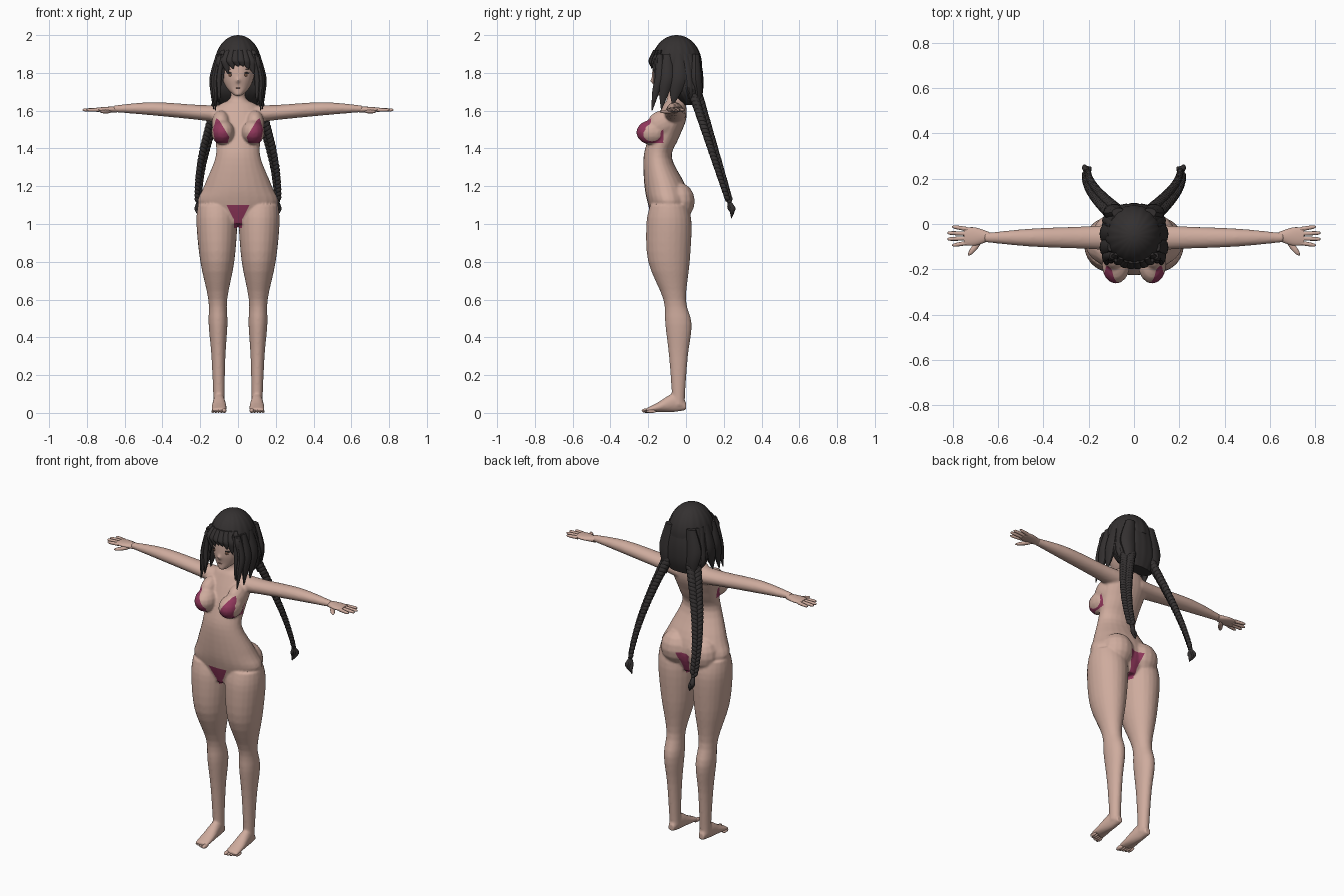
import bpy, bmesh, math
from mathutils import Vector, Matrix

cube = bpy.data.objects.get("Cube")
if cube:
    bpy.data.objects.remove(cube)


def material(name, *rgb):
    mat = bpy.data.materials.new(name)
    mat.use_nodes = True
    mat.diffuse_color = (*rgb, 1)
    shader = next(node for node in mat.node_tree.nodes if node.type == 'BSDF_PRINCIPLED')
    shader.inputs["Base Color"].default_value = (*rgb, 1)
    return mat


SKIN = material("skin", 0.62, 0.41, 0.34)
HAIR = material("dark hair", 0.034, 0.03, 0.03)
CLOTH = material("raspberry cloth", 0.29, 0.04, 0.11)
IRIS = material("brown iris", 0.16, 0.08, 0.05)
LIP = material("lip", 0.4, 0.2, 0.17)


def spline(rows, steps):
    """Smooth interpolation through rows of numbers."""
    points = [Vector(row) for row in rows]
    padded = [points[0], *points, points[-1]]
    result = []
    for before, start, end, after in zip(padded, padded[1:], padded[2:], padded[3:]):
        for step in range(steps):
            t = step / steps
            ease = t * t * (3 - 2 * t)
            leave = t * (1 - t) ** 2
            arrive = t * t * (t - 1)
            result.append(start.lerp(end, ease) + (end - before) * (leave / 2)
                          + (after - start) * (arrive / 2))
    return result + [points[-1]]


def tube(bm, axis, rows, side=1, steps=4, sides=24, ridge=0):
    """Loft of ellipses; a row is position, then middle and half size on each other axis."""
    rings = []
    for position, mid_a, half_a, mid_b, half_b in spline(rows, steps):
        ring = []
        for k in range(sides):
            angle = math.tau * k / sides
            groove = 1 - ridge * (k % 4 == 0)
            a = mid_a + half_a * groove * math.cos(angle)
            b = mid_b + half_b * groove * math.sin(angle)
            x, y, z = {'x': (position, a, b), 'y': (a, position, b), 'z': (a, b, position)}[axis]
            ring.append(bm.verts.new((x * side, y, z)))
        rings.append(ring)
    for lower, upper in zip(rings, rings[1:]):
        for k in range(sides):
            bm.faces.new((lower[k - 1], lower[k], upper[k], upper[k - 1]))
    bm.faces.new(rings[0])
    bm.faces.new(rings[-1])


def ball(bm, location, size, turn=Matrix(), segments=16):
    place = Matrix.Translation(location) @ turn.to_4x4() @ Matrix.Diagonal((*size, 1))
    bmesh.ops.create_uvsphere(bm, u_segments=segments, v_segments=segments // 2, radius=1, matrix=place)


def lock(bm, points, width, depth, side=1):
    """Tapered strand of hair through four points."""
    rows = [(z, x, width * taper, y, depth * taper)
            for (x, y, z), taper in zip(points, (0.6, 1, 0.8, 0.1))]
    tube(bm, 'z', rows, side, sides=10)


def finish(name, bm, *materials, angle=60):
    bmesh.ops.recalc_face_normals(bm, faces=bm.faces[:])
    mesh = bpy.data.meshes.new(name)
    bm.to_mesh(mesh)
    bm.free()
    for mat in materials:
        mesh.materials.append(mat)
    part = bpy.data.objects.new(name, mesh)
    bpy.context.collection.objects.link(part)
    bpy.ops.object.select_all(action='DESELECT')
    part.select_set(True)
    bpy.context.view_layer.objects.active = part
    bpy.ops.object.shade_smooth_by_angle(angle=math.radians(angle))
    return part


# Torso, neck and head: height, half width, depth middle, half depth
torso = [(1, 0.08, -0.09, 0.08), (1.1, 0.21, -0.09, 0.11), (1.2, 0.18, -0.11, 0.11),
         (1.35, 0.12, -0.15, 0.075), (1.45, 0.12, -0.12, 0.08), (1.55, 0.13, -0.08, 0.08),
         (1.63, 0.1, -0.06, 0.06), (1.67, 0.04, -0.06, 0.04), (1.8, 0.04, -0.06, 0.04)]
head = [(1.68, 0.02, -0.14, 0.03), (1.72, 0.06, -0.11, 0.06), (1.78, 0.085, -0.08, 0.1),
        (1.88, 0.09, -0.07, 0.1), (1.95, 0.06, -0.06, 0.07)]
# Leg: height, half width, depth middle, half depth
leg = [(1.1, 0.1, -0.09, 0.1), (1, 0.108, -0.09, 0.12), (0.8, 0.09, -0.09, 0.11),
       (0.6, 0.05, -0.06, 0.06), (0.47, 0.05, -0.04, 0.07), (0.3, 0.037, -0.04, 0.05),
       (0.1, 0.03, -0.04, 0.035), (0.04, 0.03, -0.04, 0.035)]
# Arm: reach, half depth, height, half height
arm = [(0.06, 0.06, 1.58, 0.05), (0.2, 0.05, 1.59, 0.04), (0.45, 0.04, 1.61, 0.035), (0.66, 0.02, 1.61, 0.017)]
# Foot: depth, half width, height, half height
foot = [(0, 0.02, 0.035, 0.02), (-0.06, 0.03, 0.055, 0.05), (-0.15, 0.04, 0.03, 0.025), (-0.21, 0.04, 0.015, 0.01)]

bm = bmesh.new()
for rows in (torso, head):
    tube(bm, 'z', [(z, 0, width, y, depth) for z, width, y, depth in rows])
ball(bm, (0, -0.175, 1.76), (0.01, 0.016, 0.014))
for side in (1, -1):
    tube(bm, 'z', [(z, 0.1 + 0.012 * z, width, y, depth) for z, width, y, depth in leg], side)
    tube(bm, 'x', [(x, -0.06, depth, z, height) for x, depth, z, height in arm], side)
    tube(bm, 'y', [(y, 0.1, width, z, height) for y, width, z, height in foot], side)
    # Chest and seat volumes
    ball(bm, (0.08 * side, -0.18, 1.485), (0.062, 0.084, 0.066))
    ball(bm, (0.09 * side, -0.13, 1.53), (0.05, 0.08, 0.07), Matrix.Rotation(0.5, 3, 'X'))
    ball(bm, (0.085 * side, -0.04, 1.12), (0.095, 0.087, 0.1))

# Fuse the overlapping volumes into one skin
rough = finish("rough_body", bm)
fuse = rough.modifiers.new("fuse", 'REMESH')
fuse.mode = 'VOXEL'
fuse.voxel_size = 0.0065
soften = rough.modifiers.new("soften", 'SMOOTH')
soften.iterations = 5
bpy.context.view_layer.update()
fused = bpy.data.meshes.new_from_object(rough.evaluated_get(bpy.context.evaluated_depsgraph_get()))
bpy.data.objects.remove(rough)


def cut_patch(bm, outline, y_min, y_max):
    """Cut a convex x-z outline into the skin and colour the faces inside it."""
    planes = [(Vector((x, 0, z)), Vector((next_z - z, 0, x - next_x)).normalized())
              for (x, z), (next_x, next_z) in zip(outline, outline[1:] + outline[:1])]

    def faces_within(margin):
        found = []
        for face in bm.faces:
            center = face.calc_center_median()
            if y_min < center.y < y_max and all((center - p).dot(n) < margin for p, n in planes):
                found.append(face)
        return found

    for point, normal in planes:
        faces = faces_within(0.02)
        edges = {edge for face in faces for edge in face.edges}
        verts = {vert for face in faces for vert in face.verts}
        bmesh.ops.bisect_plane(bm, geom=[*faces, *edges, *verts], plane_co=point, plane_no=normal)
    for face in faces_within(0):
        face.material_index = 1


# Swimwear
bm = bmesh.new()
bm.from_mesh(fused)
for face in bm.faces:
    face.material_index = 0
cup = [(0.055, 1.43), (0.12, 1.43), (0.133, 1.5), (0.115, 1.56), (0.1, 1.55), (0.046, 1.46)]
cut_patch(bm, cup, -1, -0.12)
cut_patch(bm, [(-x, z) for x, z in reversed(cup)], -1, -0.12)
for low, bottom, high, top, y_min, y_max in ((0.025, 1.03, 0.06, 1.1, -1, -0.12),
                                             (0.02, 0.98, 0.02, 1.03, -1, 1),
                                             (0.02, 1.03, 0.045, 1.12, -0.06, 1)):
    cut_patch(bm, [(-low, bottom), (low, bottom), (high, top), (-high, top)], y_min, y_max)
finish("body", bm, SKIN, CLOTH)

for name, side in (("left", 1), ("right", -1)):
    # Hand with four fingers and a thumb
    bm = bmesh.new()
    palm = [(0.64, 0.02, 0.017), (0.7, 0.04, 0.014), (0.75, 0.038, 0.01)]
    tube(bm, 'x', [(x, -0.055, depth, 1.606, height) for x, depth, height in palm], side)
    for finger in range(4):
        spread = finger - 1.5
        tip = 0.825 - 0.01 * spread ** 2
        tube(bm, 'x', [(x, -0.053 + gap * spread, size, 1.604, size)
                       for x, gap, size in ((0.735, 0.02, 0.01), (tip - 0.015, 0.026, 0.008), (tip, 0.027, 0.003))],
             side, sides=12)
    ball(bm, (0.7 * side, -0.1, 1.595), (0.05, 0.013, 0.01), Matrix.Rotation(-0.9 * side, 3, 'Z'))
    finish(name + "_hand", bm, SKIN)

    # Toes, largest on the inside
    bm = bmesh.new()
    for toe in range(5):
        radius = 0.008 if toe else 0.012
        ball(bm, ((0.073 + 0.015 * toe) * side, -0.208 + 0.006 * toe, radius), (radius, 0.027, radius))
    finish(name + "_toes", bm, SKIN)

    # Eye plates lying on the face
    for part, z, y, width, height, mat in (("iris", 1.79, -0.166, 0.01, 0.01, IRIS),
                                           ("lash", 1.8, -0.165, 0.02, 0.004, HAIR),
                                           ("brow", 1.82, -0.162, 0.02, 0.002, HAIR)):
        bm = bmesh.new()
        ball(bm, (0.042 * side, y, z), (width, 0.0045, height), Matrix.Rotation(0.3 * side, 3, 'Z'))
        finish(f"{name}_{part}", bm, mat)

bm = bmesh.new()
ball(bm, (0, -0.172, 1.72), (0.014, 0.004, 0.002))
finish("mouth", bm, LIP)

# Grooved crown dome and the hair behind the head
bm = bmesh.new()
dome = [math.radians(angle) for angle in range(0, 90, 11)]
tube(bm, 'z', [(1.84 + 0.16 * math.sin(a), 0, 0.125 * math.cos(a), -0.05, 0.135 * math.cos(a)) for a in dome],
     sides=72, ridge=0.025)
tube(bm, 'z', [(1.9, 0, 0.11, -0.02, 0.09), (1.8, 0, 0.13, 0, 0.09), (1.7, 0, 0.14, 0.01, 0.08),
               (1.63, 0, 0.09, 0.03, 0.04)], sides=72, ridge=0.025)
finish("hair_crown", bm, HAIR, angle=30)

# Fringe swept across the forehead
bm = bmesh.new()
for strand in range(8):
    x = 0.027 * (strand - 3.5)
    y = -0.188 + 4 * x * x
    tip = 1.835 - 9 * x * x
    lock(bm, [(x * 0.8, y + 0.02, 1.92), (x, y, 1.87), (x + 0.006, y, (1.87 + tip) / 2), (x + 0.015, y, tip)],
         0.021, 0.011)
finish("fringe", bm, HAIR, angle=40)

# Long locks around the face and nape: x, y, tip y, tip z, width, depth
bm = bmesh.new()
for x, y, tip_y, tip_z, width, depth in ((0.12, -0.14, -0.18, 1.6, 0.02, 0.025), (0.13, -0.1, -0.13, 1.61, 0.02, 0.035),
                                         (0.13, -0.04, -0.07, 1.63, 0.02, 0.04), (0.1, -0.16, -0.17, 1.64, 0.013, 0.012),
                                         (0.085, 0.05, 0.07, 1.6, 0.05, 0.035)):
    points = [(x * 0.8, y, 1.9), (x, y, 1.78), (x, (y + tip_y) / 2, 1.7), (x, tip_y, tip_z)]
    for side in (1, -1):
        lock(bm, points, width, depth, side)
finish("side_locks", bm, HAIR, angle=40)

# Braids: paired plaits along a sweeping curve, ending in a tuft
PLAITS = 28
for name, side in (("left", 1), ("right", -1)):
    bm = bmesh.new()
    path = []
    for i in range(PLAITS + 1):
        t = i / PLAITS
        path.append(Vector(((0.085 + 0.125 * math.sin(t * math.pi / 2)) * side, 0.05 + 0.18 * t, 1.69 - 0.57 * t)))
    for i, (start, end) in enumerate(zip(path, path[1:])):
        along = (end - start).normalized()
        across = along.cross(Vector((-side, -1, 0))).normalized()
        radius = 0.036 - 0.017 * i / PLAITS
        for strand in (1, -1):
            lean = (along - across * strand * 0.65).to_track_quat('Z', 'Y').to_matrix()
            center = start.lerp(end, (1 + strand) / 4) + across * strand * radius * 0.45
            ball(bm, center, (radius * 0.68, radius * 0.68, radius), lean, 12)
    tuft = path[-1]
    ball(bm, tuft, (0.012, 0.012, 0.012))
    x, y, z = abs(tuft.x), tuft.y, tuft.z
    for spread in (-0.008, 0, 0.008):
        lock(bm, [(x, y, z), (x + spread, y + 0.01 + spread, z - 0.035),
                  (x + spread - 0.006, y + 0.014, z - 0.06), (x - 0.018, y + 0.01, z - 0.09)], 0.012, 0.014, side)
    finish(name + "_braid", bm, HAIR, angle=50)
